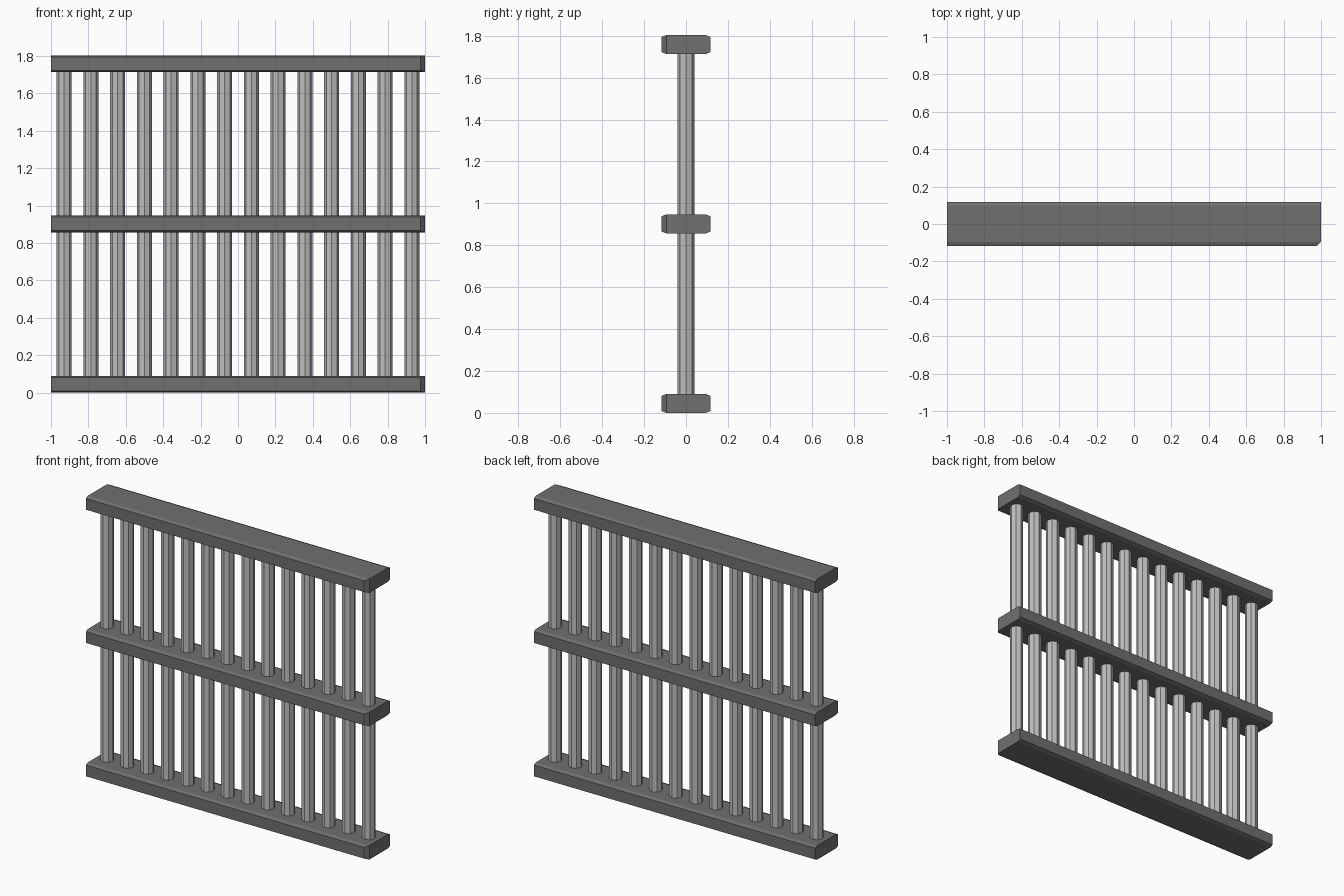
import bpy, bmesh, math
from mathutils import Matrix

if "Cube" in bpy.data.objects:
    bpy.data.objects.remove(bpy.data.objects["Cube"])

def material(name, v):
    m = bpy.data.materials.new(name)
    m.diffuse_color = (v, v, v, 1)
    m.use_nodes = True
    m.node_tree.nodes["Principled BSDF"].inputs["Base Color"].default_value = m.diffuse_color
    return m

dark = material("dark grey metal", 0.16)
light = material("light grey metal", 0.52)

def finish(name, bm, mat):
    bmesh.ops.recalc_face_normals(bm, faces=bm.faces)
    me = bpy.data.meshes.new(name)
    bm.to_mesh(me)
    bm.free()
    me.materials.append(mat)
    bpy.context.collection.objects.link(bpy.data.objects.new(name, me))

# Rails: chamfered profile along x, with one clipped vertical corner
def rail(name, z):
    w, h, cy, cz = 0.117, 0.045, 0.022, 0.009
    prof = [(-w, -h + cz), (-w + cy, -h), (w - cy, -h), (w, -h + cz),
            (w, h - cz), (w - cy, h), (-w + cy, h), (-w, h - cz)]
    bm = bmesh.new()
    f = bm.faces.new([bm.verts.new((-1, y, z + pz)) for y, pz in prof])
    ext = bmesh.ops.extrude_face_region(bm, geom=[f])
    verts = [g for g in ext["geom"] if isinstance(g, bmesh.types.BMVert)]
    bmesh.ops.translate(bm, verts=verts, vec=(2, 0, 0))
    if not f.is_valid or len([q for q in bm.faces if all(v.co.x < -0.99 for v in q.verts)]) == 0:
        bm.faces.new([v for v in bm.verts if v.co.x < 0])
    cut = bmesh.ops.bisect_plane(bm, geom=bm.verts[:] + bm.edges[:] + bm.faces[:],
                                 plane_co=(0.977, -w, 0), plane_no=(1, -1, 0),
                                 clear_outer=True)
    edges = [g for g in cut["geom_cut"] if isinstance(g, bmesh.types.BMEdge)]
    bmesh.ops.holes_fill(bm, edges=edges, sides=0)
    finish(name, bm, dark)

for name, z in (("bottom_rail", 0.045), ("middle_rail", 0.902), ("top_rail", 1.758)):
    rail(name, z)

# Vertical eight-sided bars
for i in range(14):
    x = -0.93 + i * 1.86 / 13
    bm = bmesh.new()
    bmesh.ops.create_cone(bm, cap_ends=True, segments=8, radius1=0.04, radius2=0.04,
                          depth=1.72, matrix=Matrix.Translation((x, 0, 0.902)))
    finish(f"bar_{i + 1}", bm, light)
